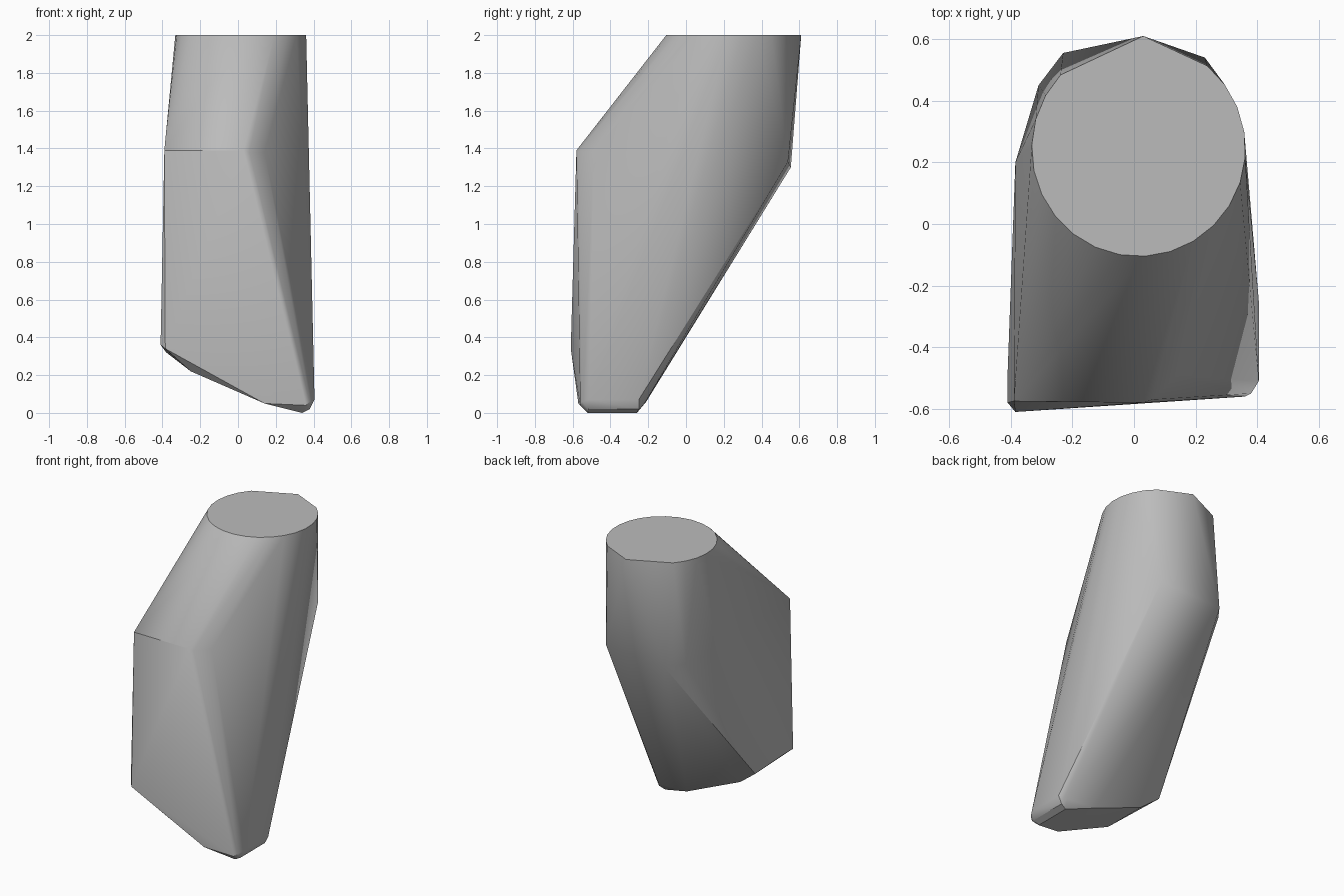
import bpy
import bmesh
import math
from mathutils import Vector

default_cube = bpy.data.objects.get("Cube")
if default_cube:
    bpy.data.objects.remove(default_cube, do_unlink=True)


def make_material(name, colour):
    material = bpy.data.materials.new(name)
    material.use_nodes = True
    material.diffuse_color = colour
    shader = material.node_tree.nodes["Principled BSDF"]
    shader.inputs["Base Color"].default_value = colour
    shader.inputs["Roughness"].default_value = 0.7
    return material


def arc(centre, radius_x, radius_y, start, end, steps, height):
    """Points along part of a horizontal ellipse, angles in degrees."""
    points = []
    for i in range(steps + 1):
        angle = math.radians(start + (end - start) * i / steps)
        points.append((centre[0] + radius_x * math.cos(angle),
                       centre[1] + radius_y * math.sin(angle), height))
    return points


def hull_object(name, points, material):
    """Wrap a tight convex skin around the given section points."""
    bm = bmesh.new()
    for point in points:
        bm.verts.new(Vector(point))
    result = bmesh.ops.convex_hull(bm, input=bm.verts[:])
    unused = {item for item in result["geom_interior"] + result["geom_unused"]
              if isinstance(item, bmesh.types.BMVert)}
    bmesh.ops.delete(bm, geom=list(unused), context="VERTS")
    bmesh.ops.dissolve_limit(bm, angle_limit=math.radians(0.5),
                             verts=bm.verts[:], edges=bm.edges[:])
    bmesh.ops.recalc_face_normals(bm, faces=bm.faces[:])
    mesh = bpy.data.meshes.new(name)
    bm.to_mesh(mesh)
    bm.free()
    mesh.materials.append(material)
    obj = bpy.data.objects.new(name, mesh)
    bpy.context.collection.objects.link(obj)
    return obj


# Round flat top with a pointed back
top_rim = arc((0.015, 0.245), 0.347, 0.35, 137, 410, 20, 2)
top_rim.append((0.03, 0.61, 2))

# Shoulder where the sloped brow meets the front and the back bends under
front_shoulder = [(-0.39, -0.575, 1.39), (0.03, -0.58, 1.39), (0.06, -0.57, 1.38),
                  (0.14, -0.49, 1.38)]
back_shoulder = [(-0.385, 0.2, 1.33), (-0.31, 0.45, 1.31), (-0.23, 0.555, 1.3),
                 (0.23, 0.54, 1.33)]

# Slanted foot: high on one side, low and rounded on the other
high_foot = [(-0.385, -0.61, 0.34), (-0.41, -0.58, 0.36), (-0.41, -0.48, 0.36),
             (-0.38, -0.21, 0.32), (-0.25, -0.235, 0.22), (-0.25, -0.55, 0.22)]
low_foot = [(0.14, -0.57, 0.05), (0.14, -0.21, 0.06), (0.38, -0.55, 0.06),
            (0.36, -0.56, 0.04), (0.34, -0.52, 0), (0.34, -0.26, 0),
            (0.38, -0.52, 0.02), (0.38, -0.25, 0.02), (0.405, -0.51, 0.07),
            (0.405, -0.25, 0.07), (0.36, -0.22, 0.05)]

grey = make_material("light grey", (0.5, 0.5, 0.5, 1))
body = hull_object("angled_block",
                   top_rim + front_shoulder + back_shoulder + high_foot + low_foot,
                   grey)

# Soft sides, crisp borders
bpy.ops.object.select_all(action="DESELECT")
body.select_set(True)
bpy.context.view_layer.objects.active = body
bpy.ops.object.shade_smooth_by_angle(angle=math.radians(30))
